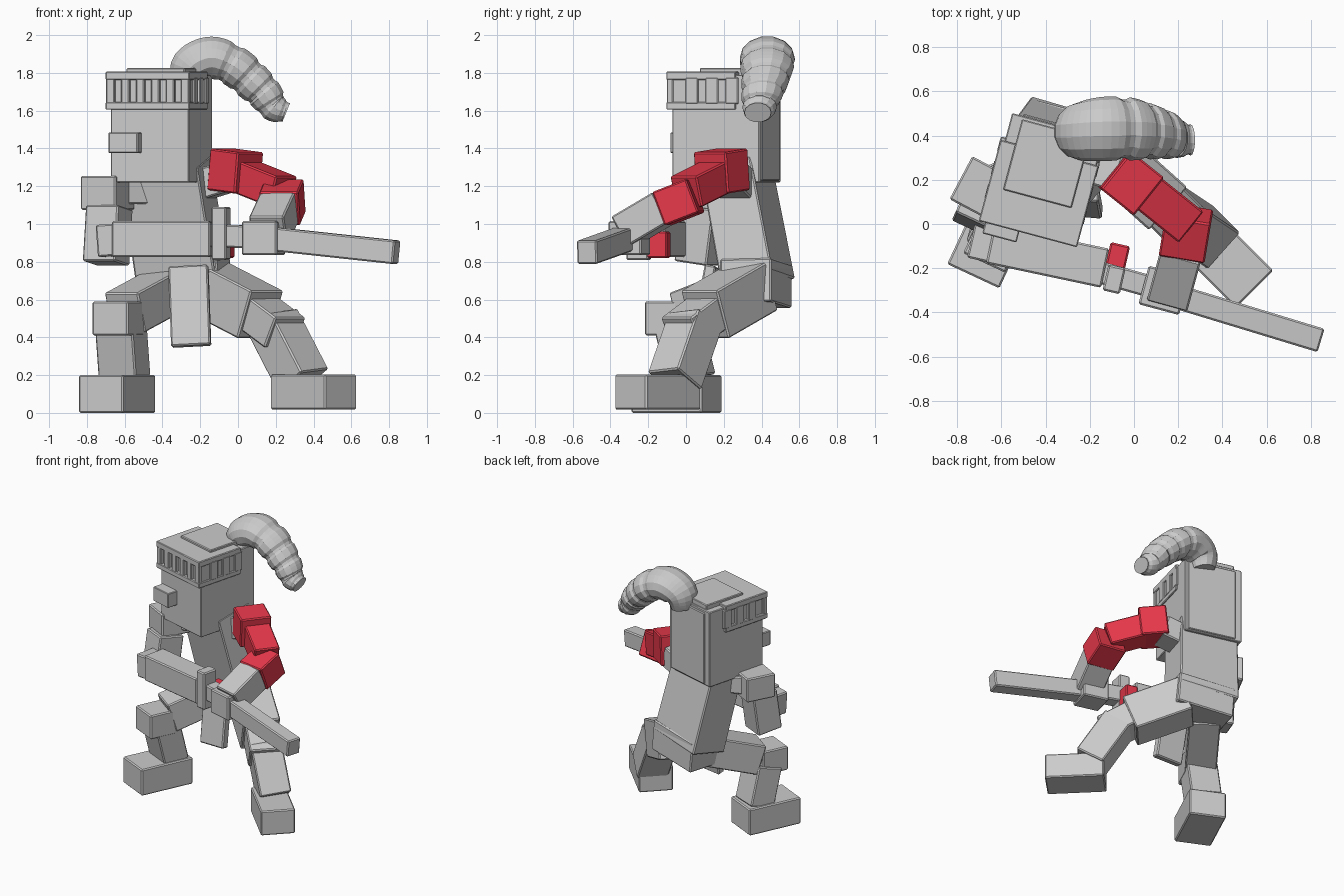
import bpy, bmesh, math
from mathutils import Vector, Matrix

if "Cube" in bpy.data.objects:
    bpy.data.objects.remove(bpy.data.objects["Cube"])

red = bpy.data.materials.new("red")
red.diffuse_color = (0.8, 0.04, 0.07, 1)
red.use_nodes = True
red.node_tree.nodes["Principled BSDF"].inputs["Base Color"].default_value = red.diffuse_color


def finish(name, bm, mat=None):
    bmesh.ops.recalc_face_normals(bm, faces=bm.faces)
    me = bpy.data.meshes.new(name)
    bm.to_mesh(me)
    bm.free()
    ob = bpy.data.objects.new(name, me)
    bpy.context.collection.objects.link(ob)
    if mat:
        me.materials.append(mat)
    return ob


def block(name, matrix, size, mat=None, taper=1.0, bevel=0.008):
    """Box of given size in the frame of matrix; taper scales its +z end."""
    bm = bmesh.new()
    bmesh.ops.create_cube(bm, size=1)
    for v in bm.verts:
        k = taper if v.co.z > 0 else 1
        v.co = Vector((v.co.x * size[0] * k, v.co.y * size[1] * k, v.co.z * size[2]))
    bmesh.ops.bevel(bm, geom=bm.edges[:], offset=bevel, segments=1, affect='EDGES')
    bm.transform(matrix)
    return finish(name, bm, mat)


def box(name, c, size, yaw=0, mat=None, pitch=0, roll=0, taper=1.0):
    m = (Matrix.Translation(c) @ Matrix.Rotation(math.radians(yaw), 4, 'Z')
         @ Matrix.Rotation(math.radians(pitch), 4, 'X')
         @ Matrix.Rotation(math.radians(roll), 4, 'Y'))
    return block(name, m, size, mat, taper)


def bar(name, p, q, w, h, side=None, mat=None, taper=1.0):
    """Box limb from p to q; w is measured along the side direction."""
    p, q = Vector(p), Vector(q)
    z = (q - p).normalized()
    x = Vector(side) if side else Vector((0, 0, 1)).cross(z)
    x = (x - z * x.dot(z)).normalized()
    y = z.cross(x)
    m = Matrix((x, y, z)).transposed().to_4x4()
    m.translation = (p + q) / 2
    return block(name, m, (w, h, (q - p).length), mat, taper)


# helmet, built in its own turned frame
head = Matrix.Translation((-0.41, 0.215, 0)) @ Matrix.Rotation(math.radians(-15), 4, 'Z')


def on_head(name, c, size):
    return block(name, head @ Matrix.Translation(c), size, bevel=0.005)


on_head("helmet", (0.005, 0, 1.505), (0.43, 0.48, 0.57))
on_head("helmet_lid", (0, 0.06, 1.8), (0.32, 0.33, 0.05))
on_head("helmet_back_plate", (0.02, 0.23, 1.5), (0.36, 0.04, 0.54))
on_head("nose_block", (-0.12, -0.26, 1.43), (0.16, 0.12, 0.11))
on_head("crown_lower_rim", (0, -0.08, 1.625), (0.46, 0.38, 0.04))
on_head("crown_upper_rim", (0, -0.08, 1.785), (0.46, 0.38, 0.045))
for i in range(6):
    on_head("crown_front_pillar", (-0.205 + i * 0.082, -0.25, 1.705), (0.045, 0.035, 0.14))
for s in (-1, 1):
    for i in range(3):
        on_head("crown_side_pillar", (s * 0.217, -0.13 + i * 0.11, 1.705), (0.03, 0.07, 0.14))

# plume: ribbed tapering tube (x, y, z, in-plane radius, y radius)
keys = [(-0.27, 0.42, 1.73, 0.08, 0.09), (-0.25, 0.42, 1.83, 0.11, 0.13),
        (-0.14, 0.43, 1.88, 0.115, 0.145), (-0.02, 0.43, 1.835, 0.11, 0.14),
        (0.07, 0.42, 1.76, 0.105, 0.125), (0.14, 0.405, 1.69, 0.095, 0.11),
        (0.19, 0.39, 1.62, 0.08, 0.09), (0.255, 0.38, 1.59, 0.055, 0.07)]


def sample(t):
    i = min(int(t), len(keys) - 2)
    f = t - i
    a, b, c, d = (keys[max(0, min(len(keys) - 1, i + k))] for k in (-1, 0, 1, 2))
    return [0.5 * (2 * q + (r - p) * f + (2 * p - 5 * q + 4 * r - s) * f * f
                   + (3 * q - p - 3 * r + s) * f ** 3) for p, q, r, s in zip(a, b, c, d)]


bm = bmesh.new()
rings, n, sides = [], 42, 14
for i in range(n + 1):
    t = i / n * (len(keys) - 1)
    x, y, z, r, ry = sample(t)
    u, v = sample(max(0, t - 0.1)), sample(min(len(keys) - 1, t + 0.1))
    d = Vector((v[0] - u[0], 0, v[2] - u[2])).normalized()
    up = Vector((-d.z, 0, d.x))
    k = (1.02 if i % 6 < 4 else 0.93) if t > 2.5 else 1
    rings.append([bm.verts.new(Vector((x, y, z)) + up * r * k * math.sin(a)
                               + Vector((0, ry * k * math.cos(a), 0)))
                  for a in (2 * math.pi * j / sides for j in range(sides))])
for A, B in zip(rings, rings[1:]):
    for j in range(sides):
        bm.faces.new((A[j], A[(j + 1) % sides], B[(j + 1) % sides], B[j]))
bm.faces.new(rings[0])
bm.faces.new(rings[-1])
finish("plume", bm)

# torso, hips and hanging cloth
turn = (0.966, -0.259, 0)
bar("torso", (-0.29, 0.38, 0.70), (-0.385, 0.265, 1.31), 0.44, 0.29, turn, taper=0.97)
bar("hips", (-0.26, 0.37, 0.57), (-0.28, 0.37, 0.80), 0.42, 0.28, turn)
box("loin_cloth", (-0.255, 0.10, 0.565), (0.21, 0.06, 0.43), -6, pitch=-10, roll=-3)

# leg on the -x side
bar("left_thigh", (-0.36, 0.33, 0.66), (-0.60, 0.0, 0.53), 0.22, 0.22)
box("left_knee", (-0.635, -0.085, 0.50), (0.21, 0.20, 0.18), -25)
bar("left_shin", (-0.62, -0.04, 0.46), (-0.60, 0.03, 0.18), 0.22, 0.19, (0.9, -0.42, 0))
box("left_foot", (-0.64, -0.05, 0.10), (0.26, 0.41, 0.20), -25)

# leg on the +x side
bar("right_thigh", (-0.17, 0.36, 0.67), (0.12, 0.10, 0.52), 0.26, 0.27)
box("right_knee", (0.175, 0.05, 0.48), (0.23, 0.24, 0.18), 45, pitch=28)
bar("right_shin", (0.18, 0.05, 0.49), (0.345, -0.06, 0.17), 0.22, 0.21, (0.7, 0.7, 0))
box("right_foot", (0.40, -0.15, 0.11), (0.24, 0.41, 0.185), 45)

# arm on the -x side
bar("left_shoulder_joint", (-0.48, 0.26, 1.17), (-0.66, 0.19, 1.17), 0.14, 0.13)
box("left_shoulder", (-0.69, 0.16, 1.165), (0.21, 0.22, 0.18), -28)
box("left_upper_arm", (-0.69, 0.08, 0.94), (0.19, 0.19, 0.30), -25, pitch=-8)
bar("left_elbow", (-0.73, -0.07, 0.91), (-0.60, -0.10, 0.92), 0.17, 0.17)
bar("left_forearm", (-0.65, -0.09, 0.92), (-0.13, -0.20, 0.92), 0.18, 0.19)
box("left_hand", (-0.09, -0.25, 0.95), (0.08, 0.12, 0.28), -13)
box("left_hand_back", (-0.075, -0.15, 0.89), (0.09, 0.12, 0.14), -13, red)

# arm on the +x side
bar("right_shoulder_joint", (-0.28, 0.30, 1.18), (-0.05, 0.23, 1.25), 0.18, 0.16)
bar("right_shoulder", (-0.09, 0.25, 1.29), (0.06, 0.13, 1.27), 0.22, 0.22, mat=red)
bar("right_upper_arm", (0.04, 0.16, 1.25), (0.24, 0.0, 1.17), 0.18, 0.17, mat=red)
bar("right_elbow", (0.25, 0.05, 1.15), (0.22, -0.13, 1.08), 0.21, 0.19, mat=red)
bar("right_forearm", (0.22, -0.11, 1.09), (0.16, -0.33, 0.96), 0.19, 0.18)
box("right_hand", (0.135, -0.30, 0.925), (0.19, 0.18, 0.18), -15)

# sword
bar("sword_grip", (-0.15, -0.22, 0.94), (0.10, -0.29, 0.93), 0.10, 0.12)
bar("sword_blade", (0.10, -0.30, 0.93), (0.84, -0.525, 0.85), 0.11, 0.125)
